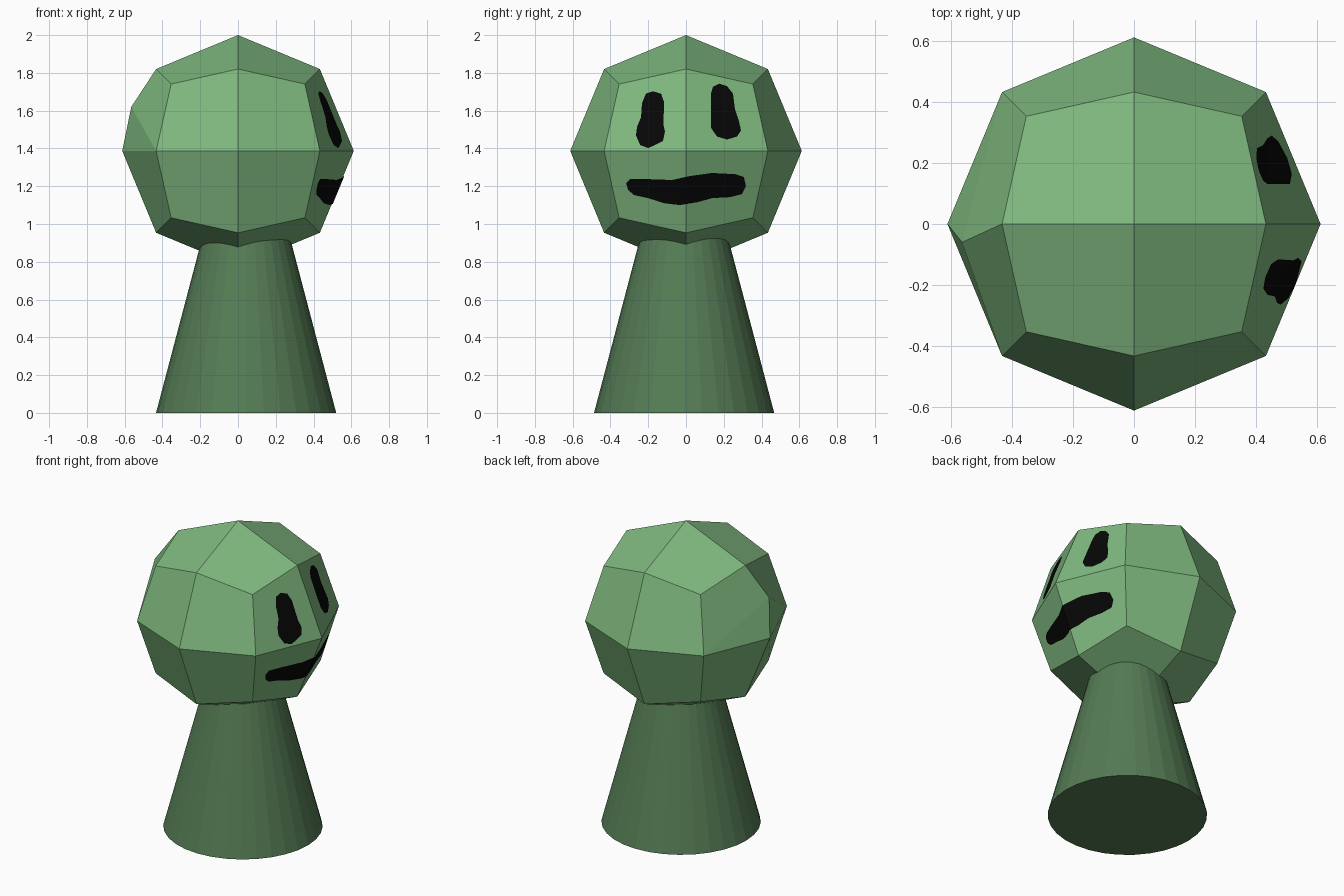
import bpy, bmesh
from mathutils import Vector
from mathutils.bvhtree import BVHTree

if "Cube" in bpy.data.objects:
    bpy.data.objects.remove(bpy.data.objects["Cube"])

R, CZ = 0.613, 1.387   # head radius and centre height


def material(name, rgb):
    m = bpy.data.materials.new(name)
    m.diffuse_color = (*rgb, 1)
    m.use_nodes = True
    m.node_tree.nodes["Principled BSDF"].inputs["Base Color"].default_value = m.diffuse_color
    return m


def finish(bm, name, mat):
    me = bpy.data.meshes.new(name)
    bm.to_mesh(me)
    me.materials.append(mat)
    ob = bpy.data.objects.new(name, me)
    bpy.context.collection.objects.link(ob)
    return ob


light_green = material("light green", (0.21, 0.48, 0.21))
dark_green = material("dark green", (0.09, 0.20, 0.09))
black = material("black", (0.002, 0.002, 0.002))

# Body: tapered cone running up into the head
bm = bmesh.new()
bmesh.ops.create_cone(bm, cap_ends=True, segments=32, radius1=0.477, radius2=0.20, depth=1.05)
bmesh.ops.translate(bm, verts=bm.verts, vec=(0.043, -0.01, 0.525))
finish(bm, "body", dark_green)
bm.free()

# Head: cube subdivided once and rounded to a 24-faced ball
head = bmesh.new()
bmesh.ops.create_cube(head, size=2)
bmesh.ops.subdivide_edges(head, edges=head.edges[:], cuts=1, use_grid_fill=True)
for v in head.verts:
    v.co = v.co.normalized() * R + Vector((0, 0, CZ))


def vert_at(x, y, z):
    p = Vector((x, y, z))
    return min(head.verts, key=lambda v: (v.co - p).length)


# Small dent point on the left side of the head
side = vert_at(-R, 0, CZ)
upper = vert_at(-0.433, 0, CZ + 0.433)
edge = next(e for e in side.link_edges if e.other_vert(side) == upper)
bump = bmesh.utils.edge_split(edge, side, 0.5)[1]
bump.co = (-0.565, -0.06, 1.62)
for s in (-1, 1):
    corner = vert_at(-0.433, s * 0.433, CZ)
    face = next(f for f in bump.link_faces if corner in f.verts)
    bmesh.utils.face_split(face, bump, corner)
bmesh.ops.recalc_face_normals(head, faces=head.faces[:])
finish(head, "head", light_green)
tree = BVHTree.FromBMesh(head)


# Face markings: (y, z) outlines diced into a grid and laid on the head's +x side
def marking(name, outline):
    bm = bmesh.new()
    bm.faces.new([bm.verts.new((1, y, z)) for y, z in outline])
    bmesh.ops.triangulate(bm, faces=bm.faces[:])
    for axis, lo, hi in ((1, -0.34, 0.34), (2, 1.08, 1.76)):
        no = Vector((0, axis == 1, axis == 2))
        for i in range(35):
            co = no * (lo + (hi - lo) * i / 34)
            bmesh.ops.bisect_plane(bm, geom=bm.verts[:] + bm.edges[:] + bm.faces[:],
                                   plane_co=co, plane_no=no, dist=1e-5)
    for v in bm.verts:
        hit = tree.ray_cast(Vector((2, v.co.y, v.co.z)), Vector((-1, 0, 0)))[0]
        if hit:
            v.co.x = hit.x + 0.005
    bmesh.ops.recalc_face_normals(bm, faces=bm.faces[:])
    if sum(f.normal.x for f in bm.faces) < 0:
        bmesh.ops.reverse_faces(bm, faces=bm.faces[:])
    finish(bm, name, black)
    bm.free()


marking("left_eye", [
    (-.175, 1.703), (-.132, 1.69), (-.116, 1.645), (-.127, 1.555), (-.111, 1.49),
    (-.122, 1.44), (-.164, 1.418), (-.20, 1.402), (-.243, 1.418), (-.265, 1.47),
    (-.259, 1.515), (-.238, 1.565), (-.233, 1.64), (-.212, 1.69)])
marking("right_eye", [
    (.175, 1.743), (.217, 1.73), (.249, 1.69), (.259, 1.61), (.28, 1.545),
    (.291, 1.495), (.27, 1.463), (.217, 1.447), (.164, 1.463), (.132, 1.51),
    (.143, 1.57), (.153, 1.637), (.132, 1.69), (.143, 1.727)])
marking("mouth", [
    (-.317, 1.217), (-.296, 1.238), (-.217, 1.238), (-.074, 1.233), (.021, 1.254),
    (.138, 1.27), (.259, 1.264), (.307, 1.248), (.317, 1.20), (.296, 1.158),
    (.233, 1.142), (.138, 1.137), (.063, 1.116), (-.032, 1.10), (-.116, 1.11),
    (-.2, 1.137), (-.275, 1.153), (-.307, 1.18)])
head.free()
